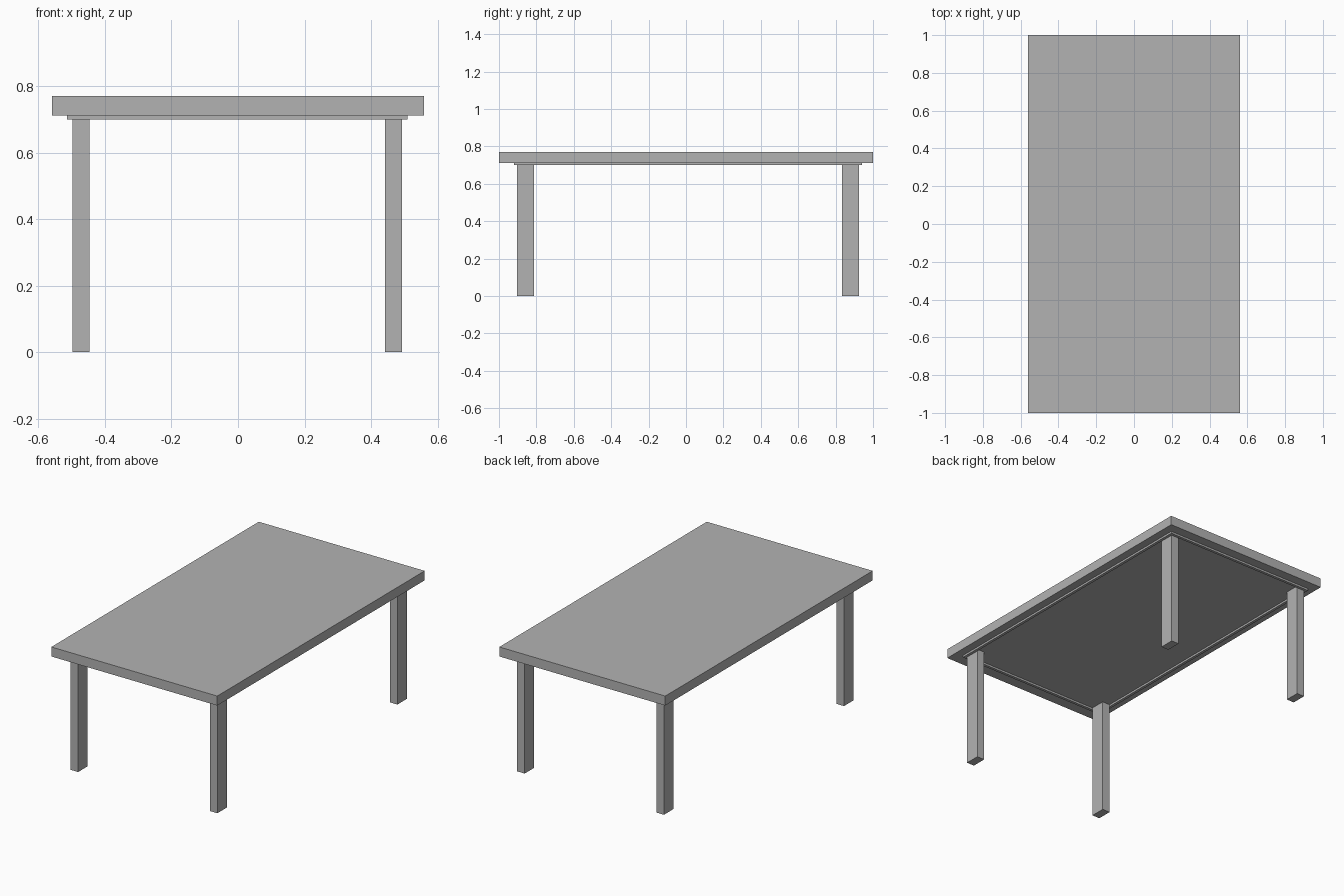
import bpy
import bmesh

# Remove the default cube
cube = bpy.data.objects.get("Cube")
if cube:
    bpy.data.objects.remove(cube, do_unlink=True)

# Single grey finish
grey = bpy.data.materials.new("plain_grey")
grey.use_nodes = True
colour = (0.45, 0.45, 0.45, 1)
grey.diffuse_color = colour
grey.node_tree.nodes["Principled BSDF"].inputs["Base Color"].default_value = colour


def box(name, low, high):
    """Flat-shaded box between two opposite corners."""
    bm = bmesh.new()
    bmesh.ops.create_cube(bm, size=1)
    for v in bm.verts:
        v.co = [h if c > 0 else l for c, l, h in zip(v.co, low, high)]
    mesh = bpy.data.meshes.new(name)
    bm.to_mesh(mesh)
    bm.free()
    mesh.materials.append(grey)
    obj = bpy.data.objects.new(name, mesh)
    bpy.context.collection.objects.link(obj)
    return obj


TOP_Z, UNDER_Z, RAIL_Z = 0.77, 0.712, 0.70
X0, X1, Y0, Y1 = -0.515, 0.51, -0.92, 0.941   # outer limits of the rails
RAIL = 0.017
LEG_X, LEG_Y = 0.051, 0.091

# Tabletop
box("tabletop", (-0.56, -1, UNDER_Z), (0.56, 1, TOP_Z))

# Shallow rail frame under the top
box("left_rail", (X1 - RAIL, Y0, RAIL_Z), (X1, Y1, UNDER_Z))
box("right_rail", (X0, Y0, RAIL_Z), (X0 + RAIL, Y1, UNDER_Z))
box("front_rail", (X0 + RAIL, Y0, RAIL_Z), (X1 - RAIL, Y0 + RAIL, UNDER_Z))
box("back_rail", (X0 + RAIL, Y1 - RAIL, RAIL_Z), (X1 - RAIL, Y1, UNDER_Z))

# Legs in the inner corners of the frame
for side, x in (("right", X0 + RAIL), ("left", X1 - RAIL - LEG_X)):
    for end, y in (("front", Y0 + RAIL), ("back", Y1 - RAIL - LEG_Y)):
        box(f"{end}_{side}_leg", (x, y, 0), (x + LEG_X, y + LEG_Y, UNDER_Z))
